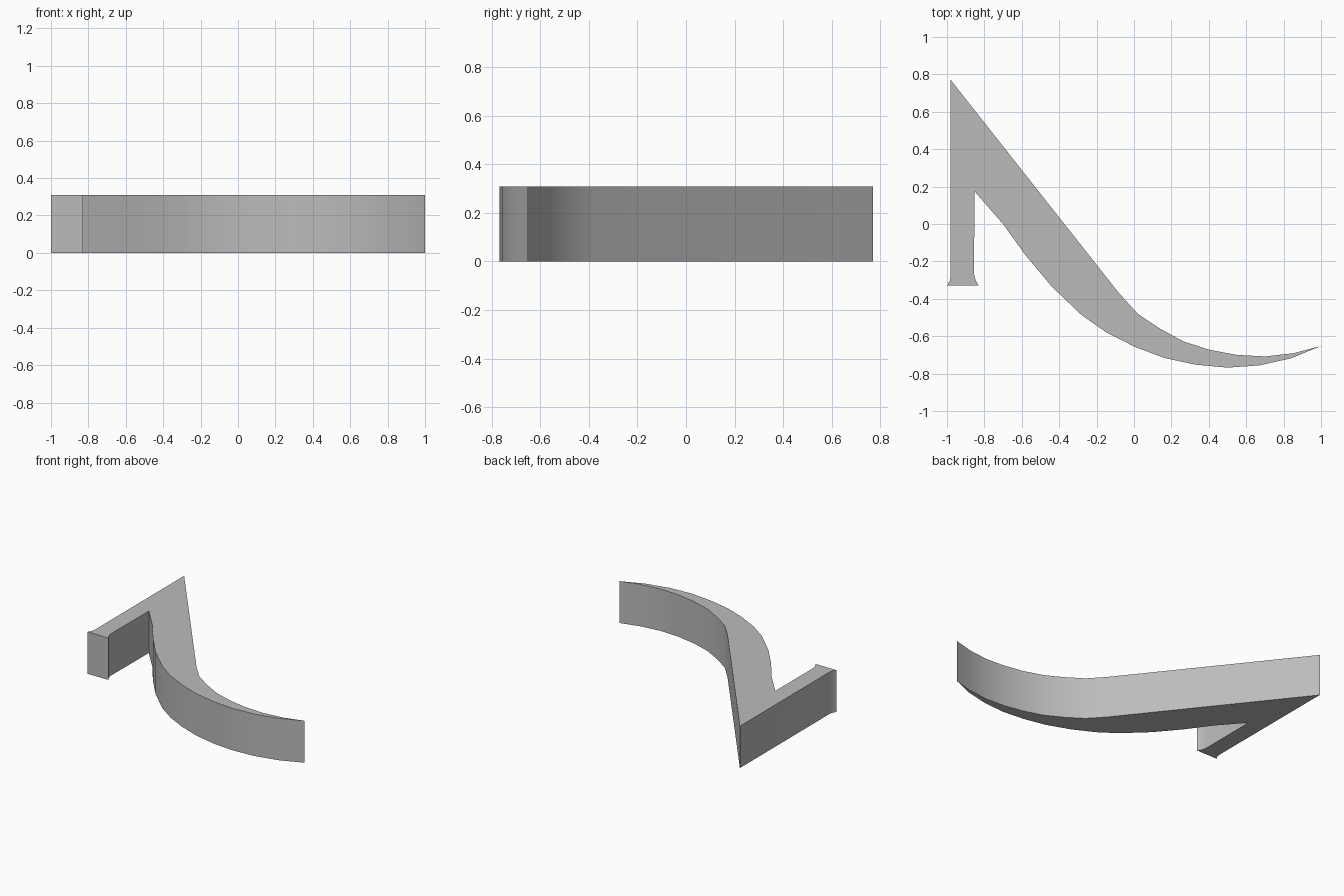
import bpy, bmesh, math

if "Cube" in bpy.data.objects:
    bpy.data.objects.remove(bpy.data.objects["Cube"])

HEIGHT = 0.31

# Outline pieces, listed clockwise seen from above
outer_sweep = [(-0.98, 0.77), (-0.08, -0.37), (0.02, -0.48), (0.14, -0.56),
               (0.265, -0.628), (0.405, -0.673), (0.55, -0.70), (0.70, -0.708),
               (0.853, -0.691), (1.0, -0.652)]
inner_sweep = [(0.84, -0.718), (0.67, -0.756), (0.50, -0.768), (0.33, -0.752),
               (0.165, -0.717), (0.005, -0.657), (-0.147, -0.58), (-0.28, -0.487),
               (-0.44, -0.334), (-0.58, -0.167), (-0.70, 0.0), (-0.853, 0.175)]

# Flared foot of the upright leg, mirrored about the leg's centre line
LEG_X = -0.915
foot = [(0.060, -0.27), (0.068, -0.30), (0.085, -0.33)]
leg = [(LEG_X + dx, y) for dx, y in foot]
leg += [(LEG_X - dx, y) for dx, y in reversed(foot)]
leg[-1] = (-0.98, -0.27)

# Extrude the closed outline into a slab
bm = bmesh.new()
base = bm.faces.new([bm.verts.new((x, y, 0)) for x, y in outer_sweep + inner_sweep + leg])
ext = bmesh.ops.extrude_face_region(bm, geom=[base], use_keep_orig=True)
top = [v for v in ext["geom"] if isinstance(v, bmesh.types.BMVert)]
bmesh.ops.translate(bm, verts=top, vec=(0, 0, HEIGHT))
bmesh.ops.recalc_face_normals(bm, faces=bm.faces)
mesh = bpy.data.meshes.new("swept_hook")
bm.to_mesh(mesh)
bm.free()

hook = bpy.data.objects.new("swept_hook", mesh)
bpy.context.collection.objects.link(hook)

grey = bpy.data.materials.new("mid_grey")
grey.diffuse_color = (0.5, 0.5, 0.5, 1)
grey.use_nodes = True
grey.node_tree.nodes["Principled BSDF"].inputs["Base Color"].default_value = grey.diffuse_color
mesh.materials.append(grey)

# Smooth curved walls, crisp corners
bpy.context.view_layer.objects.active = hook
hook.select_set(True)
bpy.ops.object.shade_smooth_by_angle(angle=math.radians(30))
